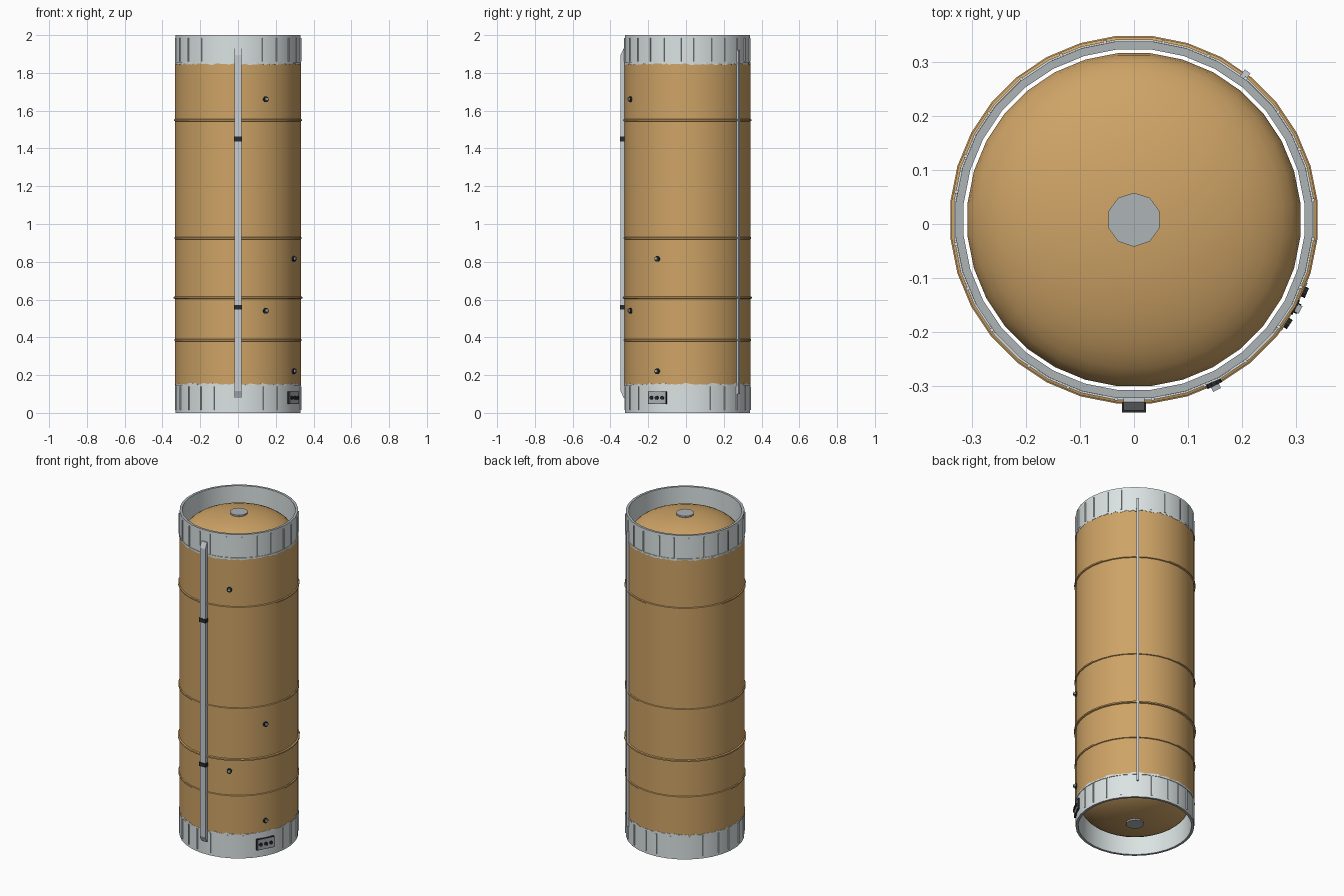
import bpy, bmesh, math, random
from mathutils import Matrix, Vector

cube = bpy.data.objects.get("Cube")
if cube:
    bpy.data.objects.remove(cube, do_unlink=True)

random.seed(4)
CY = 0.008          # body axis offset in y
SEG = 32
HEIGHT = 2.0


def material(name, rgb):
    m = bpy.data.materials.new(name)
    m.use_nodes = True
    lin = [(c / 255) ** 2.2 for c in rgb] + [1]
    m.diffuse_color = lin
    m.node_tree.nodes["Principled BSDF"].inputs["Base Color"].default_value = lin
    return m


ORANGE = material("foam_orange", (205, 162, 102))
LIGHT = material("light_grey", (218, 226, 226))
MID = material("mid_grey", (172, 178, 182))
DUCT = material("duct_grey", (198, 204, 211))
BLACK = material("black", (45, 47, 50))


def finish(name, bm, mats, smooth=True):
    bmesh.ops.remove_doubles(bm, verts=bm.verts, dist=1e-5)
    bmesh.ops.recalc_face_normals(bm, faces=bm.faces)
    me = bpy.data.meshes.new(name)
    bm.to_mesh(me)
    bm.free()
    ob = bpy.data.objects.new(name, me)
    bpy.context.collection.objects.link(ob)
    for m in mats:
        me.materials.append(m)
    if smooth:
        bpy.ops.object.select_all(action="DESELECT")
        ob.select_set(True)
        bpy.context.view_layer.objects.active = ob
        bpy.ops.object.shade_smooth_by_angle(angle=math.radians(35))
    return ob


def lathe(name, profile, mats, closed=True, seg=SEG, flat_mat=None, phase=0.5):
    """Spin (radius, z) points; level faces may take another material."""
    bm = bmesh.new()
    rings = []
    for k in range(seg):
        a = math.tau * (k + phase) / seg
        rings.append([bm.verts.new((r * math.cos(a), CY + r * math.sin(a), z))
                      for r, z in profile])
    n = len(profile)
    for k in range(seg):
        p, q = rings[k], rings[(k + 1) % seg]
        for i in range(n if closed else n - 1):
            j = (i + 1) % n
            f = bm.faces.new((p[i], q[i], q[j], p[j]))
            if flat_mat is not None and abs(profile[i][1] - profile[j][1]) < 1e-6:
                f.material_index = flat_mat
    return finish(name, bm, mats)


def radial(deg, r, z):
    """Frame on the wall: local x points outward, z up."""
    a = math.radians(deg)
    return (Matrix.Translation((r * math.cos(a), CY + r * math.sin(a), z))
            @ Matrix.Rotation(a, 4, "Z"))


def add_box(bm, matrix, size):
    bmesh.ops.create_cube(bm, size=1, matrix=matrix @ Matrix.Diagonal((*size, 1)))


def box(name, deg, r, z, size, mat):
    bm = bmesh.new()
    add_box(bm, radial(deg, r, z), size)
    return finish(name, bm, [mat], False)


def knob(name, deg, r, z, radius, depth, mat):
    bm = bmesh.new()
    bmesh.ops.create_cone(bm, cap_ends=True, segments=10, radius1=radius, radius2=radius,
                          depth=depth,
                          matrix=radial(deg, r, z) @ Matrix.Rotation(math.pi / 2, 4, "Y"))
    return finish(name, bm, [mat])


# Outer foam shell
lathe("body_shell", [(0.334, 0.15), (0.334, 1.85), (0.318, 1.85), (0.318, 0.15)], [ORANGE])

# Raised hoops around the shell
for i, (z, r) in enumerate([(0.385, 0.339), (0.61, 0.342), (0.925, 0.339), (1.55, 0.340)]):
    lathe(f"hoop_{i + 1}", [(0.33, z - 0.008), (r, z - 0.004), (r, z + 0.004), (0.33, z + 0.008)],
          [ORANGE])

# Inner tank with a shallow dome at each end
arc = [math.pi / 2 * i / 10 for i in range(11)]
upper = [(0.31 * math.cos(t), 1.85 + 0.13 * math.sin(t)) for t in arc]
lower = [(r, HEIGHT - z) for r, z in reversed(upper)]
bm_tank = bmesh.new()
rings = []
for r, z in lower + upper:
    if r < 1e-4:
        rings.append([bm_tank.verts.new((0, CY, z))] * SEG)
    else:
        rings.append([bm_tank.verts.new((r * math.cos(a), CY + r * math.sin(a), z))
                      for a in (math.tau * (k + 0.5) / SEG for k in range(SEG))])
for p, q in zip(rings, rings[1:]):
    for k in range(SEG):
        j = (k + 1) % SEG
        bm_tank.faces.new(list(dict.fromkeys((p[k], p[j], q[j], q[k]))))
finish("inner_tank", bm_tank, [ORANGE])

# Ends: dome caps, collars, ragged foam edges and stringers
for end, flip in (("bottom", False), ("top", True)):
    def zz(z):
        return HEIGHT - z if flip else z

    bm = bmesh.new()
    bmesh.ops.create_cone(bm, cap_ends=True, segments=10, radius1=0.05, radius2=0.05, depth=0.03,
                          matrix=Matrix.Translation((0, CY, zz(0.027)))
                          @ Matrix.Rotation(math.pi / 2, 4, "Z"))
    # keep flat sides towards front and back
    bmesh.ops.rotate(bm, verts=bm.verts, cent=(0, CY, 0), matrix=Matrix.Rotation(math.pi / 2, 3, "Z"))
    finish(f"{end}_dome_cap", bm, [MID])

    lathe(f"{end}_collar", [(0.332, zz(0)), (0.332, zz(0.15)), (0.317, zz(0.15)), (0.317, zz(0))],
          [LIGHT, MID], flat_mat=1)

    # Ragged band lapping over the foam, following the faceted wall
    bm = bmesh.new()
    corners = [Vector((math.cos(a), math.sin(a))) * 0.3355
               for a in (math.tau * (k + 0.5) / SEG for k in range(SEG))]
    cols = []
    for k in range(SEG):
        for s in range(4):
            c = corners[k].lerp(corners[(k + 1) % SEG], s / 4)
            edge = 0.152 + random.uniform(-0.004, 0.007)
            cols.append([bm.verts.new((c.x * f, CY + c.y * f, zz(z)))
                         for f, z in ((0.99, 0.143), (1, 0.143), (1, edge), (0.99, edge))])
    for k, p in enumerate(cols):
        q = cols[(k + 1) % len(cols)]
        for i in range(4):
            j = (i + 1) % 4
            bm.faces.new((p[i], q[i], q[j], p[j]))
    finish(f"{end}_ragged_edge", bm, [LIGHT], False)

    # Vertical stringers, left out behind the duct
    bm = bmesh.new()
    for k in range(24):
        deg = k * 15 + 7.5 + random.uniform(-2, 2)
        if not flip and -38 < deg - 360 < -18:
            continue
        add_box(bm, radial(deg, 0.332, zz(0.078)), (0.009, 0.006, 0.125))
    finish(f"{end}_stringers", bm, [LIGHT], False)

# Front cable duct with sloped ends
side = [(-0.318, 0.08), (-0.33, 0.08), (-0.346, 0.115),
        (-0.346, 1.895), (-0.33, 1.93), (-0.318, 1.93)]
bm = bmesh.new()
face = bm.faces.new([bm.verts.new((-0.019, y, z)) for y, z in side])
ext = bmesh.ops.extrude_face_region(bm, geom=[face])
bmesh.ops.translate(bm, vec=(0.038, 0, 0),
                    verts=[v for v in ext["geom"] if isinstance(v, bmesh.types.BMVert)])
finish("front_duct", bm, [DUCT], False)
for i, z in enumerate((0.56, 1.45)):
    box(f"duct_clamp_{i + 1}", -90, 0.342, z, (0.03, 0.044, 0.024), BLACK)

# Thin conduit on the back left
box("back_conduit", 52.5, 0.337, 1.01, (0.018, 0.013, 1.82), DUCT)

# Small wall fittings
for i, (deg, z) in enumerate([(-64, 1.66), (-64, 0.54), (-28.5, 0.815), (-28.5, 0.22)]):
    knob(f"fitting_base_{i + 1}", deg, 0.335, z, 0.015, 0.014, BLACK)
    box(f"fitting_stem_{i + 1}", deg, 0.342, z + 0.002, (0.018, 0.016, 0.014), MID)

# Connector panel on the lower collar
box("panel_frame", -28.5, 0.331, 0.08, (0.012, 0.108, 0.068), BLACK)
box("panel_plate", -28.5, 0.333, 0.08, (0.012, 0.1, 0.06), MID)
for i, deg in enumerate((-34, -28.5, -23)):
    knob(f"panel_connector_{i + 1}", deg, 0.341, 0.08, 0.01, 0.014, BLACK)
